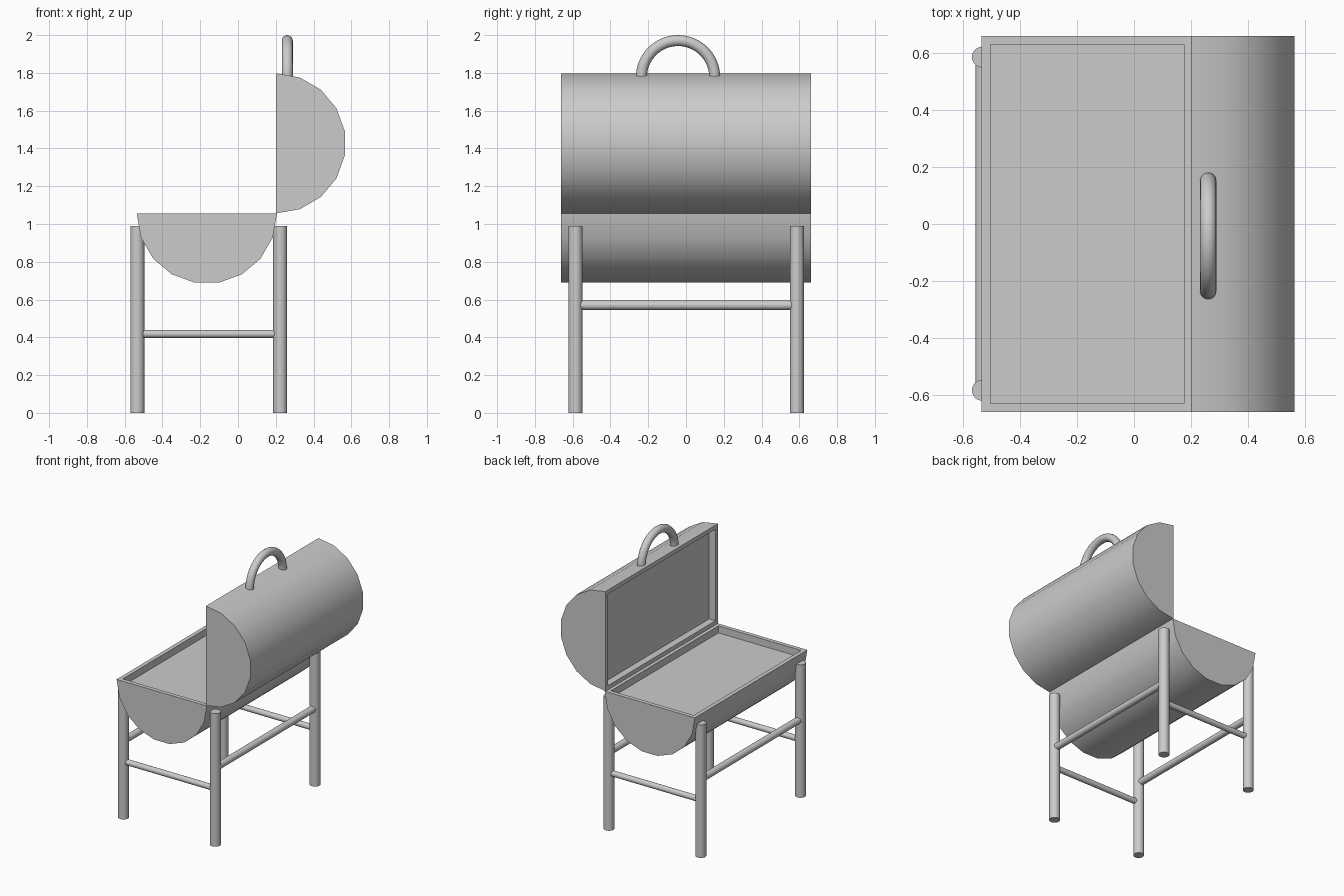
import bpy, bmesh, math
from mathutils import Vector

if "Cube" in bpy.data.objects:
    bpy.data.objects.remove(bpy.data.objects["Cube"])

RADIUS, HALF_LEN = 0.371, 0.662
LEG_X, LEG_Y = (-0.533, 0.223), (-0.585, 0.587)


def smooth(obj):
    bpy.ops.object.select_all(action='DESELECT')
    bpy.context.view_layer.objects.active = obj
    obj.select_set(True)
    bpy.ops.object.shade_smooth_by_angle(angle=math.radians(35))


def half_drum(name, location, tilt=0.0):
    """Half of an 18-sided drum, flat side up, with a shallow rectangular recess."""
    bm = bmesh.new()
    angles = [math.pi + math.radians(20 * i) for i in range(10)]
    end = bm.faces.new([bm.verts.new((RADIUS * math.cos(a), -HALF_LEN, RADIUS * math.sin(a)))
                        for a in angles])
    ext = bmesh.ops.extrude_face_region(bm, geom=[end], use_keep_orig=True)
    moved = [g for g in ext['geom'] if isinstance(g, bmesh.types.BMVert)]
    bmesh.ops.translate(bm, verts=moved, vec=(0, 2 * HALF_LEN, 0))
    bmesh.ops.recalc_face_normals(bm, faces=bm.faces)
    # recess: inset the flat face, then push it in with straight walls
    flat = max(bm.faces, key=lambda f: f.normal.z)
    bmesh.ops.inset_region(bm, faces=[flat], thickness=0.043)
    pushed = bmesh.ops.extrude_discrete_faces(bm, faces=[flat])['faces'][0]
    bmesh.ops.translate(bm, verts=pushed.verts, vec=(0, 0, -0.052))
    mesh = bpy.data.meshes.new(name)
    bm.to_mesh(mesh)
    bm.free()
    obj = bpy.data.objects.new(name, mesh)
    bpy.context.collection.objects.link(obj)
    obj.location = location
    obj.rotation_euler.y = tilt
    smooth(obj)


def rod(name, start, end, radius):
    a, b = Vector(start), Vector(end)
    bpy.ops.mesh.primitive_cylinder_add(
        vertices=32, radius=radius, depth=(b - a).length, location=(a + b) / 2,
        rotation=(b - a).to_track_quat('Z', 'Y').to_euler())
    obj = bpy.context.object
    obj.name = name
    smooth(obj)


# bowl and upright open lid
half_drum("bowl", (-0.165, 0, 1.055))
half_drum("lid", (0.2, 0, 1.427), -math.pi / 2)

# legs
for x, side in zip(LEG_X, ("left", "right")):
    for y, end in zip(LEG_Y, ("front", "back")):
        rod(f"{end}_{side}_leg", (x, y, 0), (x, y, 0.99), 0.037)

# long rails along the sides, short rails across the ends
for x, side in zip(LEG_X, ("left", "right")):
    rod(f"{side}_long_rail", (x, LEG_Y[0], 0.57), (x, LEG_Y[1], 0.57), 0.025)
for y, end in zip(LEG_Y, ("front", "back")):
    rod(f"{end}_short_rail", (LEG_X[0], y, 0.418), (LEG_X[1], y, 0.418), 0.021)

# arched lid handle
curve = bpy.data.curves.new("lid_handle", 'CURVE')
curve.dimensions = '3D'
curve.bevel_depth = 0.029
curve.bevel_resolution = 6
curve.use_fill_caps = True
spline = curve.splines.new('POLY')
steps = 32
spline.points.add(steps)
for i, p in enumerate(spline.points):
    a = math.pi * i / steps
    p.co = (0.261, -0.042 + 0.194 * math.cos(a), 1.777 + 0.194 * math.sin(a), 1)
handle = bpy.data.objects.new("lid_handle", curve)
bpy.context.collection.objects.link(handle)
bpy.ops.object.select_all(action='DESELECT')
bpy.context.view_layer.objects.active = handle
handle.select_set(True)
bpy.ops.object.convert(target='MESH')
smooth(bpy.context.object)
